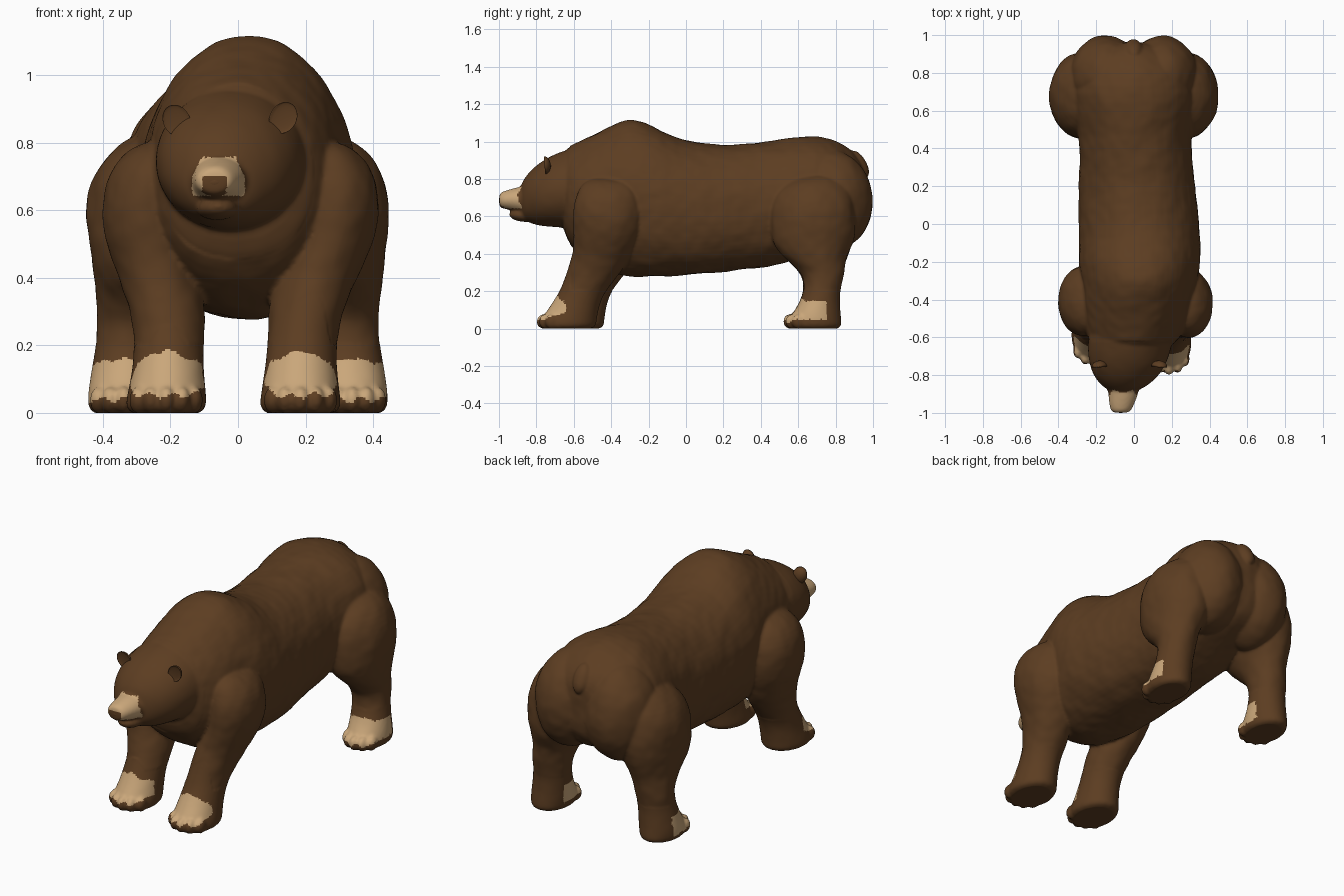
import bpy, bmesh, math
from mathutils import Vector, Matrix, noise

if "Cube" in bpy.data.objects:
    bpy.data.objects.remove(bpy.data.objects["Cube"], do_unlink=True)


def material(name, rgb):
    m = bpy.data.materials.new(name)
    m.use_nodes = True
    m.diffuse_color = (*rgb, 1)
    bsdf = m.node_tree.nodes["Principled BSDF"]
    bsdf.inputs["Base Color"].default_value = (*rgb, 1)
    bsdf.inputs["Roughness"].default_value = 0.9
    return m


BROWN = material("brown fur", (0.108, 0.047, 0.0155))
TAN = material("tan fur", (0.59, 0.385, 0.195))
SEG = 16


def loft(bm, rings, axis, belly=1.0):
    """Skin closed ellipses; each ring is (centre, radius along x, other radius).
    A belly power below 1 makes the lower half squarer."""
    loops = []
    for centre, rx, r2 in rings:
        loop = []
        for i in range(SEG):
            a = math.tau * i / SEG
            u, w = math.cos(a), math.sin(a)
            if w < -.01:
                u, w = math.copysign(abs(u) ** belly, u), -abs(w) ** belly
            u, w = u * rx * 1.03, w * r2 * 1.03
            off = Vector((u, 0, w)) if axis == "y" else Vector((u, w, 0))
            loop.append(bm.verts.new(Vector(centre) + off))
        loops.append(loop)
    faces = [bm.faces.new(loops[0]), bm.faces.new(loops[-1])]
    for a, b in zip(loops, loops[1:]):
        for i in range(SEG):
            j = (i + 1) % SEG
            faces.append(bm.faces.new((a[i], a[j], b[j], b[i])))
    bmesh.ops.recalc_face_normals(bm, faces=faces)


def blob(bm, centre, radii, tilt=0.0, roll=0.0, cup=False):
    """Ellipsoid, optionally hollowed at the front like an ear."""
    verts = bmesh.ops.create_uvsphere(bm, u_segments=16, v_segments=12, radius=1)["verts"]
    if cup:
        for v in verts:
            if v.co.y < 0:
                v.co.y *= -0.2
    place = (Matrix.Translation(centre) @ Matrix.Rotation(roll, 4, "Y")
             @ Matrix.Rotation(tilt, 4, "X") @ Matrix.Diagonal((*radii, 1)))
    bmesh.ops.transform(bm, matrix=place, verts=verts)


def add_object(name, bm):
    mesh = bpy.data.meshes.new(name)
    bm.to_mesh(mesh)
    bm.free()
    mesh.materials.append(BROWN)
    mesh.shade_smooth()
    obj = bpy.data.objects.new(name, mesh)
    bpy.context.collection.objects.link(obj)
    return obj


body = bmesh.new()

# Torso: y, centre x, half width, bottom, top
torso = [(-.67, -.01, .19, .53, .945), (-.6, 0, .25, .42, .985),
         (-.5, .01, .275, .34, 1.035), (-.4, .02, .29, .30, 1.085),
         (-.3, .03, .305, .28, 1.13), (-.18, .03, .32, .28, 1.09),
         (-.05, .03, .32, .285, 1.01), (.15, .02, .31, .30, .98),
         (.35, .01, .295, .325, .985), (.5, 0, .295, .34, 1.01),
         (.7, 0, .34, .42, 1.04), (.85, 0, .28, .46, .985),
         (.93, 0, .2, .53, .91), (.965, 0, .1, .6, .82)]
loft(body, [((x, y, (b + t) / 2), w, (t - b) / 2) for y, x, w, b, t in torso], "y", .86)

# Rump cheeks and tail
for s in (-1, 1):
    blob(body, (s * .15, .78, .685), (.2, .225, .27))
blob(body, (0, .93, .88), (.045, .033, .08), .5)

# Head: y, centre x, centre z, half width, half height
head = [(-.5, 0, .76, .23, .23), (-.62, -.02, .75, .225, .21),
        (-.72, -.03, .735, .21, .19), (-.8, -.04, .715, .175, .16),
        (-.86, -.05, .695, .12, .12), (-.89, -.055, .685, .06, .07)]
loft(body, [((x, y, z), w, h) for y, x, z, w, h in head], "y")

# Muzzle and lower jaw
muzzle = [(-.8, -.05, .68, .1, .09), (-.88, -.055, .69, .083, .07),
          (-.95, -.065, .69, .067, .053), (-.988, -.07, .687, .054, .043),
          (-1, -.07, .686, .037, .031)]
loft(body, [((x, y, z), w, h) for y, x, z, w, h in muzzle], "y")
blob(body, (-.06, -.865, .605), (.064, .083, .034), -.08)

# Brows
for s in (-1, 1):
    blob(body, (-.045 + .07 * s, -.825, .772), (.05, .04, .024), .5, .2 * s)

# Leg rings: z, distance from centre, y, half width, half depth
front = [(-.012, .185, -.635, .115, .15), (.035, .185, -.633, .12, .152),
         (.1, .185, -.605, .108, .135), (.2, .19, -.555, .1, .115),
         (.3, .2, -.49, .11, .148), (.4, .23, -.447, .122, .155),
         (.5, .272, -.42, .128, .18), (.62, .295, -.418, .132, .187),
         (.74, .278, -.42, .12, .165), (.81, .25, -.42, .07, .095)]
hind = [(-.012, .335, .685, .1, .145), (.035, .335, .683, .108, .148),
        (.1, .33, .705, .105, .118), (.2, .32, .728, .096, .092),
        (.3, .31, .735, .1, .11), (.38, .3, .688, .12, .167),
        (.45, .285, .677, .147, .215), (.55, .272, .678, .172, .228),
        (.65, .262, .68, .185, .228), (.76, .235, .69, .165, .195),
        (.84, .2, .71, .09, .11)]
pale_rules = []


def leg(rings, s, low, high, front_y, sole, slope, cuff_z, peak):
    """Leg whose foot and top are moved by low and high (outward, y)."""
    top = rings[-1][0]
    placed = []
    for z, d, y, w, h in rings:
        shift = Vector(low).lerp(Vector(high), max(z, 0) / top)
        placed.append(((s * (d + shift.x), y + shift.y, z), w, h))
    (px, py, _), pw, ph = placed[1]
    loft(body, placed, "z")
    # Toes spread round the front of the paw
    for a in map(math.radians, (-50, -25, 0, 25, 50)):
        centre = (px + pw * .9 * math.sin(a), py - ph * .84 * math.cos(a), .038)
        blob(body, centre, (.027, .04, .04), .3)

    def pale(c):
        if abs(c.x - px) > pw + .03 or abs(c.y - py) > ph + .04:
            return False
        wave = .008 * math.sin(c.x * 90) + .006 * noise.noise(c * 40)
        under = sole + slope * max(0, c.y - py + ph)
        cuff = cuff_z + peak * max(0, 1 - abs(c.x - px) / pw)
        return under + wave < c.z < cuff + wave / 2 and c.y < front_y + low[1] + wave

    pale_rules.append(pale)


leg(front, 1, (0, 0), (0, 0), -.65, .05, .2, .138, .05)
leg(front, -1, (.03, .045), (-.03, 0), -.64, .05, .2, .138, .05)
for side in (1, -1):
    leg(hind, side, (.003, 0), (.003, 0), .745, .04, 0, .142, .02)


def pale_muzzle(c):
    nose = c.y < -.972 and c.z < .704 and abs(c.x + .07) < .036
    half = .078 - .5 * max(0, c.z - .7)
    return c.y < -.872 and .643 < c.z < .757 and abs(c.x + .058) < half and not nose


pale_rules.append(pale_muzzle)

# Fuse the parts into one skin, then add light fur lumps and colour
obj = add_object("body", body)
obj.modifiers.new("round", "SUBSURF").levels = 2
fuse = obj.modifiers.new("fuse", "REMESH")
fuse.mode = "VOXEL"
fuse.voxel_size = .0085
soften = obj.modifiers.new("soften", "SMOOTH")
soften.factor = .5
soften.iterations = 4
skin = bpy.data.meshes.new_from_object(
    obj.evaluated_get(bpy.context.evaluated_depsgraph_get()))
obj.modifiers.clear()
obj.data = skin
skin.materials.clear()
skin.materials.append(BROWN)
skin.materials.append(TAN)
normals = [v.normal.copy() for v in skin.vertices]
for v, n in zip(skin.vertices, normals):
    lump = noise.noise(v.co * 7) + .4 * noise.noise(v.co * 18)
    v.co += n * lump * (.006 if -.62 < v.co.y and v.co.z > .2 else .002)
    v.co.z = max(v.co.z, 0)
for p in skin.polygons:
    c = p.center
    p.material_index = int(any(rule(c) for rule in pale_rules))
skin.shade_smooth()

# Ears and nose
for side, s, x, z in (("right", -1, -.182, .866), ("left", 1, .134, .874)):
    ear = bmesh.new()
    blob(ear, (x, -.755, z), (.04, .032, .049), .1, .5 * s, True)
    add_object(side + "_ear", ear)
nose = bmesh.new()
blob(nose, (-.07, -.985, .683), (.034, .015, .02))
add_object("nose", nose)
